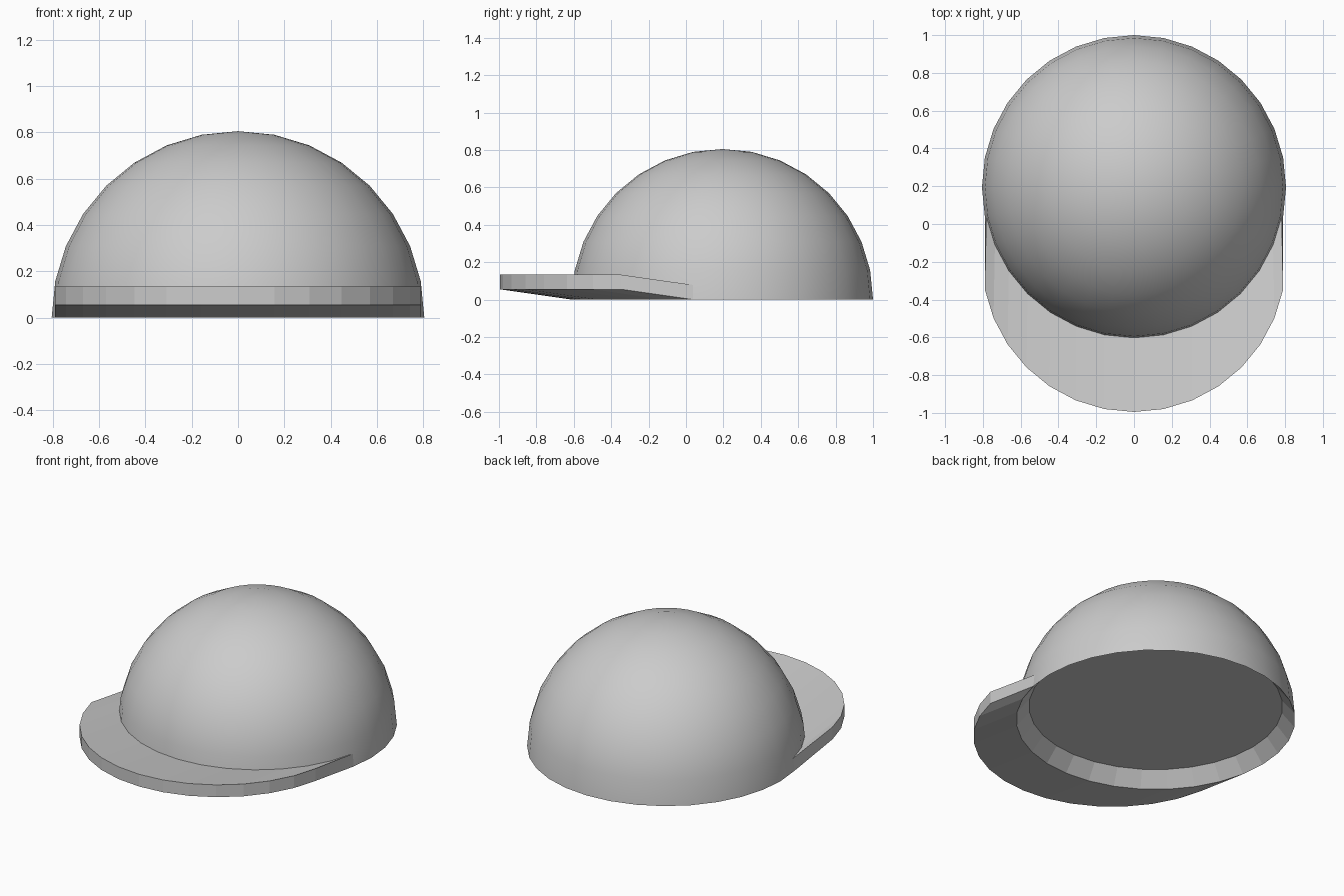
import bpy, bmesh
from math import sin, cos, pi

if "Cube" in bpy.data.objects:
    bpy.data.objects.remove(bpy.data.objects["Cube"])

R, CY, N = 0.805, 0.195, 32          # dome radius, centre y, sides
REACH, LIFT, THICK = 0.385, 0.055, 0.078


def make_object(name, bm):
    bmesh.ops.recalc_face_normals(bm, faces=bm.faces)
    mesh = bpy.data.meshes.new(name)
    bm.to_mesh(mesh)
    bm.free()
    obj = bpy.data.objects.new(name, mesh)
    bpy.context.collection.objects.link(obj)
    return obj


def ring(bm, r, z):
    return [bm.verts.new((r * cos(2 * pi * i / N), CY + r * sin(2 * pi * i / N), z))
            for i in range(N)]


def bridge(bm, a, b, closed=True):
    n = len(a)
    return [bm.faces.new((a[i], a[(i + 1) % n], b[(i + 1) % n], b[i]))
            for i in range(n if closed else n - 1)]


# Crown: smooth half sphere with a shallow recessed underside
bm = bmesh.new()
rings = [ring(bm, R * cos(k * pi / 16), R * sin(k * pi / 16)) for k in range(8)]
smooth = []
for a, b in zip(rings, rings[1:]):
    smooth += bridge(bm, a, b)
top = bm.verts.new((0, CY, R))
smooth += [bm.faces.new((rings[-1][i], rings[-1][(i + 1) % N], top)) for i in range(N)]
for f in smooth:
    f.smooth = True
recess = ring(bm, 0.732, 0.09)
for f in bridge(bm, recess, rings[0]):
    for e in f.edges:
        e.smooth = False
bm.faces.new(recess)
make_object("crown", bm)

# Visor: front band of the crown pushed forward and lifted
bm = bmesh.new()


def arc(r, dy, z):
    angles = [-k * pi / 16 for k in range(1, 16)]
    return [bm.verts.new((r * cos(t), CY + r * sin(t) + dy, z)) for t in angles]


inner_low = arc(R, 0, 0)
inner_high = arc(R - 0.008, 0, THICK)
outer_low = arc(R, -REACH, LIFT)
outer_high = arc(R, -REACH, LIFT + THICK)
bridge(bm, inner_low, outer_low, False)
bridge(bm, outer_low, outer_high, False)
bridge(bm, outer_high, inner_high, False)
for i in (0, -1):
    bm.faces.new((inner_low[i], outer_low[i], outer_high[i], inner_high[i]))
make_object("visor", bm)
